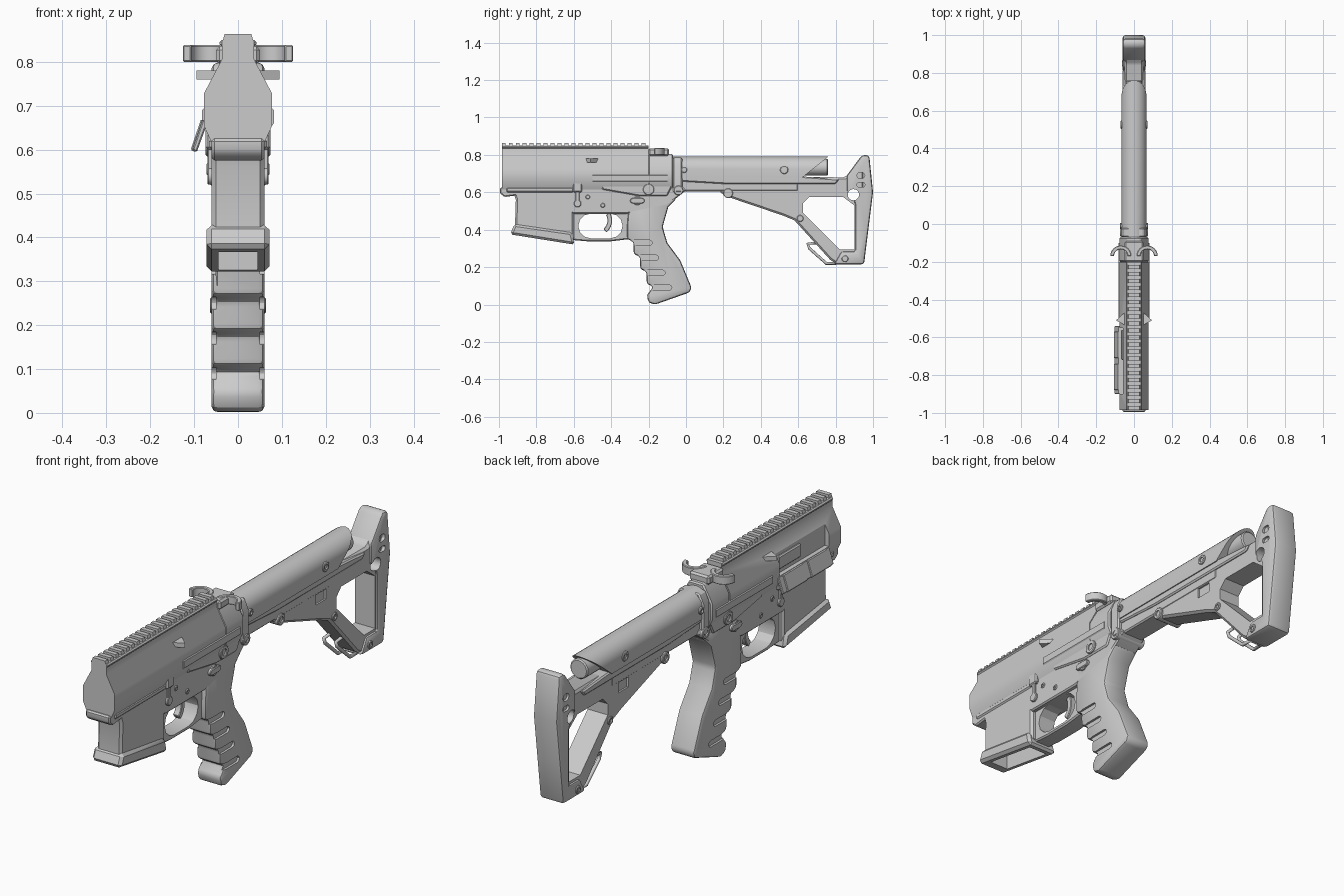
import bpy, bmesh, math

if "Cube" in bpy.data.objects:
    bpy.data.objects.remove(bpy.data.objects["Cube"])

shade = (.6, .6, .6, 1)
grey = bpy.data.materials.new("plain_grey")
grey.use_nodes = True
grey.diffuse_color = shade
grey.node_tree.nodes["Principled BSDF"].inputs["Base Color"].default_value = shade
cutters = []


def finish(obj, bevel, segments, cuts):
    """Bake bevel and cutters into the mesh, then shade it."""
    if bevel:
        rounding = obj.modifiers.new("bevel", "BEVEL")
        rounding.width, rounding.segments = bevel, segments
        rounding.limit_method, rounding.angle_limit = "ANGLE", math.radians(30)
    for tool in cuts:
        cut = obj.modifiers.new("cut", "BOOLEAN")
        cut.operation, cut.object, cut.solver = "DIFFERENCE", tool, "EXACT"
    bpy.context.view_layer.update()
    deps = bpy.context.evaluated_depsgraph_get()
    mesh = bpy.data.meshes.new_from_object(obj.evaluated_get(deps))
    obj.modifiers.clear()
    obj.data = mesh
    mesh.materials.clear()
    mesh.materials.append(grey)
    mesh.shade_smooth()
    mesh.set_sharp_from_angle(angle=math.radians(30))


def prism(name, outline, start, end, axis="x", bevel=0, segments=1, cuts=(), shape=None):
    """Extrude a flat outline along an axis; shape may move its corners."""
    place = {"x": lambda u, v, t: (t, u, v),
             "y": lambda u, v, t: (u, t, v),
             "z": lambda u, v, t: (u, v, t)}[axis]
    bm = bmesh.new()
    first, last = [[bm.verts.new(place(u, v, t)) for u, v in outline] for t in (start, end)]
    bm.faces.new(first)
    bm.faces.new(last)
    for i in range(len(outline)):
        bm.faces.new((first[i - 1], first[i], last[i], last[i - 1]))
    if shape:
        for vert in bm.verts:
            shape(vert.co)
    bmesh.ops.recalc_face_normals(bm, faces=bm.faces)
    mesh = bpy.data.meshes.new(name)
    bm.to_mesh(mesh)
    bm.free()
    obj = bpy.data.objects.new(name, mesh)
    bpy.context.collection.objects.link(obj)
    finish(obj, bevel, segments, cuts)
    return obj


def slab(name, outline, half=.06, bevel=.006, segments=1, cuts=()):
    """A side outline extruded evenly to both sides."""
    return prism(name, outline, -half, half, "x", bevel, segments, cuts)


def rect(u, v, width, height):
    """Rectangle from its lower corner."""
    return [(u, v), (u + width, v), (u + width, v + height), (u, v + height)]


def arc(u, v, radius, start, end, steps=12):
    angles = [math.radians(start + (end - start) * i / steps) for i in range(steps + 1)]
    return [(u + radius * math.cos(a), v + radius * math.sin(a)) for a in angles]


def circle(u, v, radius):
    return arc(u, v, radius, 0, 342, 19)


def capsule(u, v, length, radius):
    return arc(u + length, v, radius, -90, 90, 6) + arc(u, v, radius, 90, 270, 6)


def mirrored(half):
    return half + [(-u, v) for u, v in reversed(half)]


def cutter(outline, start=-1, end=1):
    tool = prism("cutter", outline, start, end)
    tool.hide_render = True
    cutters.append(tool)
    return tool


def side_cuts(outline, floor):
    """Shallow pockets on both sides, down to a distance from the middle."""
    return [cutter(outline, side * floor, side) for side in (-1, 1)]


# Upper body with an opening on the right side
front, rail_end, rear = -.985, -.2, -.07
opening = cutter(rect(-.9, .67, .35, .095), -1, -.058)
body = [(.078, .727), (.078, .655), (.055, .605)]
prism("upper_body", mirrored([(.037, .85), (.037, .805)] + body), front, rail_end, "y", cuts=[opening])
prism("upper_body_rear", mirrored([(.035, .805)] + body), rail_end, rear, "y", bevel=.006)
prism("slide_block", rect(-.72, .69, .16, .06), -.068, -.05, bevel=.005)
ledge = [(.07, .7), (.082, .69), (.082, .66), (.07, .645)]

# Top rail with regular teeth
prism("rail_lip", rect(-.042, .835, .084, .015), front, rail_end, "y", bevel=.005)
tooth = mirrored([(.036, .845), (.03, .864)])
tooth_count = 21
pitch = (rail_end - front) / tooth_count
for i in range(tooth_count):
    y = front + i * pitch
    prism("rail_tooth", tooth, y, y + pitch * .55, "y")

# Tilted cover below the opening, with two raised pads
cover = [(-.07, .66), (-.08, .67), (-.104, .6), (-.094, .594)]
prism("side_cover", cover, -.9, -.54, "y", bevel=.003)
for y in (-.88, -.71):
    prism("cover_pad", [(u - .004, v) for u, v in cover], y, y + .14, "y", bevel=.003)

# Charging handle, side catches and ledges, mirrored
prism("handle_block", rect(-.05, -.2, .1, .11), .795, .835, "z", bevel=.008)
wing = arc(.07, -.17, .056, 0, 180) + arc(.07, -.17, .036, 180, 0)
catch = [(.04, -.54), (.095, -.51), (.04, -.46)]
for side in (-1, 1):
    def flip(co):
        co.x *= side
    prism("handle_wing", wing, .8, .838, "z", bevel=.003, shape=flip)
    prism("side_catch", catch, .76, .78, "z", shape=flip)
    prism("side_ledge", ledge, -.5, -.1, "y", shape=flip)

# Hollow well with a flared mouth
hollow = cutter(rect(-.885, .2, .255, .35), -.045, .045)
slab("well", [(-.925, .61), (-.91, .56), (-.915, .4), (-.6, .345), (-.6, .61)], bevel=.01, cuts=[hollow])
slab("well_mouth", [(-.94, .375), (-.918, .43), (-.61, .385), (-.595, .32)], .072, .012, cuts=[hollow])
slab("front_lug", [(-.995, .625), (-.995, .595), (-.97, .575), (-.78, .6), (-.77, .63)])
slab("well_top_ledge", rect(-.96, .6, .36, .025), .066)

# Lower body
slab("lower_body", [(-.64, .635), (-.64, .5), (-.6, .485), (-.32, .485), (-.1, .53), (0, .61), (-.03, .64)])
slab("lower_shoulder", [(-.45, .64), (-.45, .615), (-.25, .58), (-.1, .58), (rear, .64)], .067)

# Trigger guard and trigger
guard_hole = cutter(capsule(-.51, .42, .105, .066))
slab("trigger_guard", [(-.62, .51), (-.61, .345), (-.53, .338), (-.4, .338), (-.3, .35), (-.3, .51)],
     half=.04, cuts=[guard_hole])
trigger = arc(-.48, .45, .085, -50, 30, 6) + arc(-.48, .45, .06, 30, -50, 6)
slab("trigger", trigger, half=.015, bevel=.003)

# Grip with a stepped front and finger slots
grip_front, slots = [(-.3, .6), (-.315, .42)], []
for i in range(4):
    y, z = -.315 + i * .035, .35 - i * .08
    grip_front += [(y, z), (y + .035, z - .015)]
    slots += side_cuts(capsule(y - .05, z - .02, .17, .014), .05)
grip_back = [(-.21, .05), (-.2, .01), (-.165, 0), (.02, .065), (.03, .09), (-.03, .235), (-.1, .33),
             (-.125, .415), (-.095, .52), (-.05, .565), (-.08, .6)]
slab("grip", grip_front + grip_back, bevel=.015, segments=2, cuts=slots)


# Stock shell: arched section with a slanted rear end
def slant(co):
    if co.y > 0:
        co.y -= (.79 - co.z) * 1.25


arch = [(.065, .675)] + arc(0, .725, .066, 0, 180, 14) + [(-.065, .675)]
prism("stock_shell", arch, rear, .76, "y", shape=slant)
prism("inner_tube", circle(0, .733, .044), .5, .76, "y", bevel=.005)
prism("stock_collar", mirrored([(.07, .6), (.07, .74), (.05, .785)]), rear, -.02, "y", bevel=.006)

# Stock frame with a triangular opening
frame_hole = cutter([(.66, .575), (.84, .575), (.9, .53), (.9, .295), (.82, .295), (.625, .49), (.625, .54)])
strap_hole = cutter(circle(.895, .587, .03))
slab("stock_frame", [(.18, .685), (.85, .68), (.93, .77), (.95, .77), (.95, .22), (.8, .22), (.77, .24),
                     (.58, .45), (.52, .475), (.225, .575), (.18, .6)],
     half=.05, bevel=.01, cuts=[frame_hole, strap_hole] + side_cuts(rect(.48, .56, .07, .045), .042))
slab("stock_spine", rect(-.06, .605, .66, .085), half=.052)
slab("spine_rail", [(-.06, .66), (.2, .645), (.8, .645), (.82, .67), (.62, .685), (-.06, .685)])

# Butt pad with two small ovals on each side
ovals = side_cuts(capsule(.925, .64, .02, .012), .045) + side_cuts(capsule(.93, .69, .01, .016), .045)
slab("butt_pad", [(.86, .69), (.93, .785), (.945, .8), (.98, .797), (1, .6), (.975, .4), (.952, .215),
                  (.79, .215), (.83, .285), (.905, .285), (.905, .54), (.86, .6)],
     bevel=.014, segments=2, cuts=[strap_hole] + ovals)

# Sling loop below the stock, a single bent wire
bend = [(.7, .33), (.65, .325), (.66, .3), (.75, .22), (.8, .22)]
wire = [(-.03, y, z) for y, z in bend] + [(.03, y, z) for y, z in reversed(bend)]
curve = bpy.data.curves.new("sling_loop", "CURVE")
curve.dimensions, curve.bevel_depth, curve.use_fill_caps = "3D", .008, True
curve.materials.append(grey)
spline = curve.splines.new("POLY")
spline.points.add(len(wire) - 1)
for point, position in zip(spline.points, wire):
    point.co = (*position, 1)
bpy.context.collection.objects.link(bpy.data.objects.new("sling_loop", curve))


# Pins and screws through both sides, with a dimple in each head
def pin(name, y, z, radius, half):
    slab(name, circle(y, z, radius), half, bevel=.003, cuts=side_cuts(circle(y, z, radius / 2), half - .006))


pin("body_pin", -.2, .615, .03, .074)
pin("rear_pin", -.04, .61, .026, .073)
pin("strut_pin", .225, .595, .026, .06)
pin("collar_screw", -.01, .72, .016, .074)
pin("shell_screw", .525, .72, .022, .071)
pin("frame_screw", .61, .46, .018, .056)
pin("butt_screw", .85, .245, .018, .064)
pin("trigger_pin", -.445, .53, .012, .064)
pin("hammer_pin", -.525, .575, .012, .064)

# Controls showing on both sides
slab("selector", capsule(-.285, .555, .05, .014), half=.072, bevel=.003)
slab("selector_hub", circle(-.26, .555, .024), half=.068, bevel=.003)
slab("release_paddle", rect(-.605, .6, .05, .06), half=.074)
slab("release_stem", rect(-.59, .53, .02, .08), half=.07, bevel=.003)
slab("release_button", circle(-.58, .54, .02), half=.07, bevel=.003)

for tool in cutters:
    bpy.data.objects.remove(tool)
